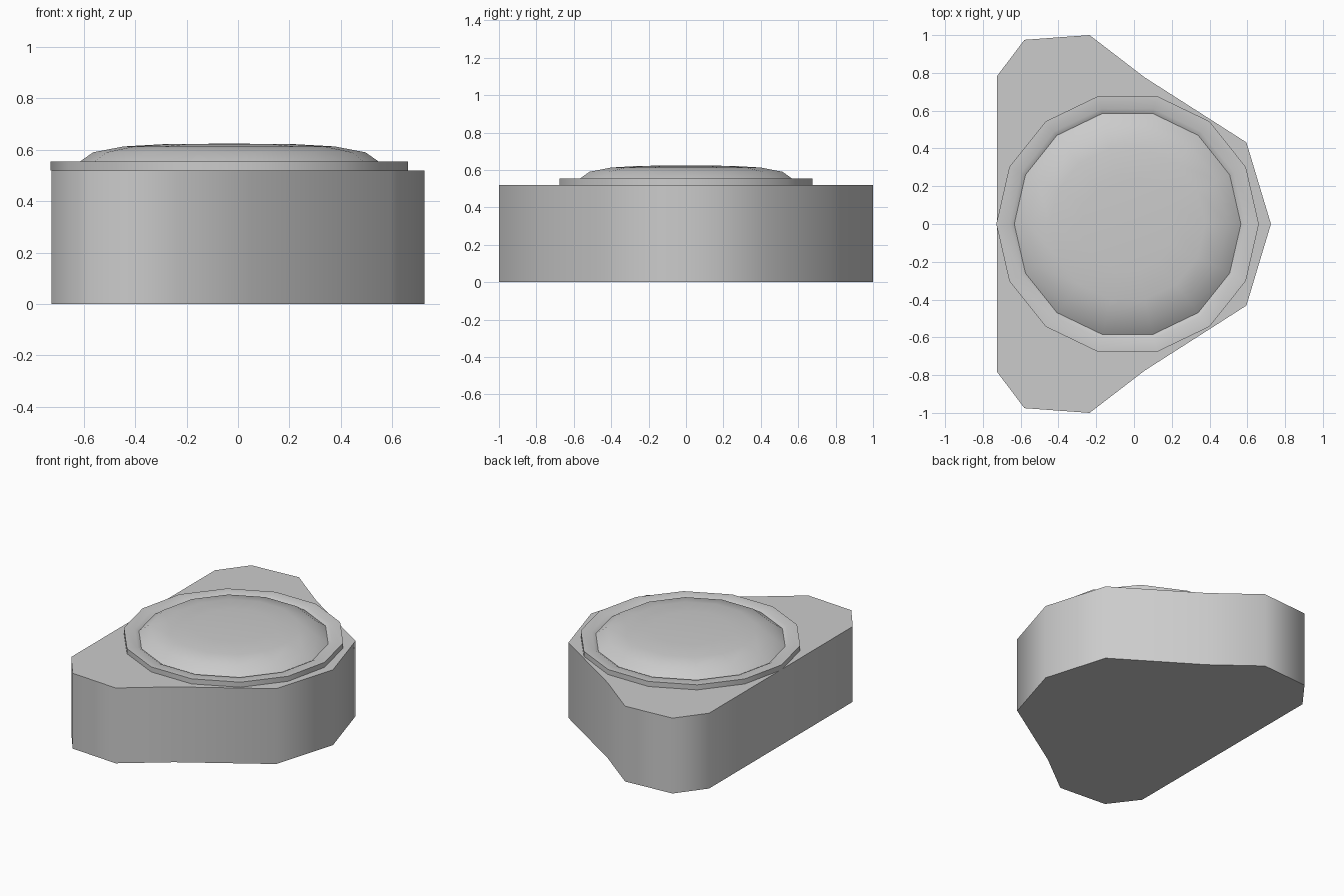
import bpy, bmesh
from math import cos, sin, pi, radians

if "Cube" in bpy.data.objects:
    bpy.data.objects.remove(bpy.data.objects["Cube"])


def finish(name, bm, angle):
    bmesh.ops.recalc_face_normals(bm, faces=bm.faces[:])
    mesh = bpy.data.meshes.new(name)
    bm.to_mesh(mesh)
    bm.free()
    obj = bpy.data.objects.new(name, mesh)
    bpy.context.collection.objects.link(obj)
    bpy.ops.object.select_all(action='DESELECT')
    obj.select_set(True)
    bpy.context.view_layer.objects.active = obj
    bpy.ops.object.shade_smooth_by_angle(angle=radians(angle))
    return obj


def extruded(name, outline, z0, z1, angle):
    bm = bmesh.new()
    face = bm.faces.new([bm.verts.new((x, y, z0)) for x, y in outline])
    top = bmesh.ops.extrude_face_region(bm, geom=[face], use_keep_orig=True)
    verts = [g for g in top['geom'] if isinstance(g, bmesh.types.BMVert)]
    bmesh.ops.translate(bm, verts=verts, vec=(0, 0, z1 - z0))
    return finish(name, bm, angle)


def turned(name, profile, sides, cx, angle):
    """Lathe (radius, z) rings, capped flat at the start and to a point at the end."""
    bm = bmesh.new()
    rings = [[bm.verts.new((cx + r * cos(2 * pi * i / sides),
                            r * sin(2 * pi * i / sides), z))
              for i in range(sides)] for r, z in profile[:-1]]
    bm.faces.new(rings[0])
    for a, b in zip(rings, rings[1:]):
        for i in range(sides):
            j = (i + 1) % sides
            bm.faces.new((a[i], a[j], b[j], b[i]))
    tip = bm.verts.new((cx, 0, profile[-1][1]))
    for i in range(sides):
        bm.faces.new((rings[-1][i], rings[-1][(i + 1) % sides], tip))
    return finish(name, bm, angle)


# Body: half outline mirrored across y
half = [(0.595, 0.432), (0.055, 0.777), (-0.235, 1.0), (-0.58, 0.975), (-0.725, 0.783)]
outline = [(0.725, 0)] + half + [(x, -y) for x, y in reversed(half)]
extruded("body", outline, 0, 0.52, 60)

# Button: raised rim, shallow groove and domed cap
turned("button", [(0.695, 0.52), (0.695, 0.555), (0.625, 0.555), (0.60, 0.541),
                  (0.53, 0.59), (0.41, 0.613), (0.25, 0.622), (0, 0.624)],
       14, -0.034, 60)
